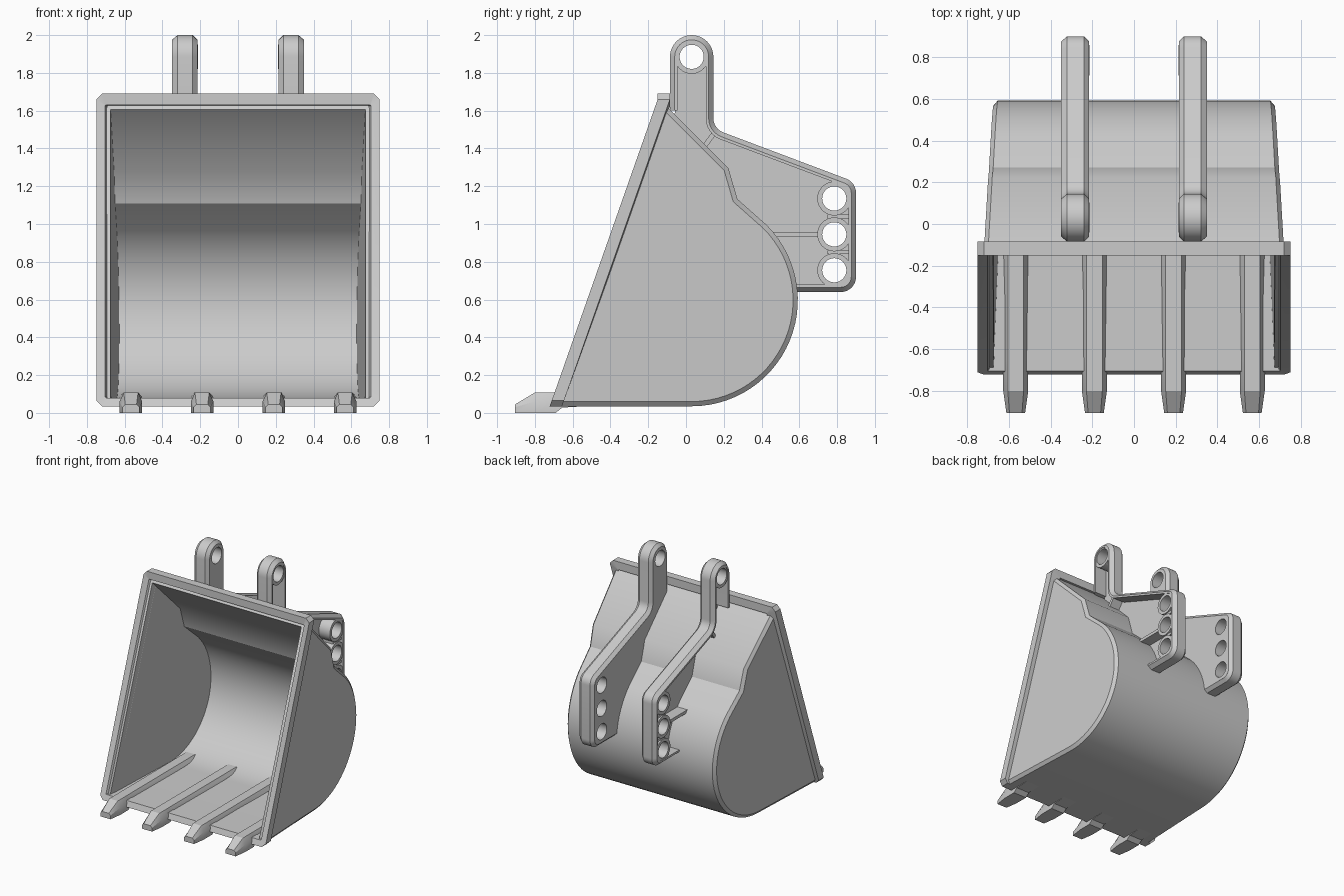
import bpy, bmesh, math
from mathutils import Matrix, Vector

if "Cube" in bpy.data.objects:
    bpy.data.objects.remove(bpy.data.objects["Cube"])

steel = bpy.data.materials.new("grey steel")
steel.diffuse_color = (0.6, 0.6, 0.6, 1)
steel.use_nodes = True
steel.node_tree.nodes["Principled BSDF"].inputs["Base Color"].default_value = steel.diffuse_color


def finish(ob, mirror=False):
    ob.data.materials.clear()
    ob.data.materials.append(steel)
    bpy.ops.object.select_all(action='DESELECT')
    ob.select_set(True)
    bpy.context.view_layer.objects.active = ob
    bpy.ops.object.shade_smooth_by_angle(angle=math.radians(30))
    if mirror:
        ob.modifiers.new("mirror", 'MIRROR').use_mirror_merge = False
    return ob


def from_bmesh(name, bm, mirror=False):
    bmesh.ops.recalc_face_normals(bm, faces=bm.faces)
    me = bpy.data.meshes.new(name)
    bm.to_mesh(me)
    bm.free()
    ob = bpy.data.objects.new(name, me)
    bpy.context.collection.objects.link(ob)
    return finish(ob, mirror)


def loft(name, loops, ring=False, mirror=False):
    """Skin closed loops of points; ring joins last to first, else ends are capped."""
    bm = bmesh.new()
    rows = [[bm.verts.new(p) for p in lp] for lp in loops]
    pairs = list(zip(rows, rows[1:])) + ([(rows[-1], rows[0])] if ring else [])
    for a, b in pairs:
        for i in range(len(a)):
            j = (i + 1) % len(a)
            bm.faces.new((a[i], a[j], b[j], b[i]))
    if not ring:
        bm.faces.new(rows[0])
        bm.faces.new(rows[-1])
    return from_bmesh(name, bm, mirror)


def slab(name, pts, x0, x1, mirror=True):
    return loft(name, [[(x, y, z) for y, z in pts] for x in (x0, x1)], mirror=mirror)


def arc(cy, cz, r, a0, a1, n):
    return [(cy + r * math.cos(math.radians(a0 + (a1 - a0) * i / n)),
             cz + r * math.sin(math.radians(a0 + (a1 - a0) * i / n))) for i in range(n + 1)]


def offset(pts, d):
    """Offset an open polyline to its left by d, with mitred corners."""
    p = [Vector(q) for q in pts]
    nrm = [Vector((a.y - b.y, b.x - a.x)).normalized() for a, b in zip(p, p[1:])]
    out = []
    for i, q in enumerate(p):
        n0, n1 = nrm[max(i - 1, 0)], nrm[min(i, len(nrm) - 1)]
        m = (n0 + n1).normalized()
        out.append(tuple(q + m * d / m.dot(n0)))
    return out


# bucket shell: tapered skin with chamfered side edges and a hollow inside
outer = ([(-0.69, 0.035)] + arc(0.03, 0.597, 0.562, -90, 45, 28)
         + [(0.272, 1.152 - 0.02), (0.225, 1.295), (-0.115, 1.635)])
chamfer, inner = offset(outer, 0.025), offset(outer, 0.042)


def half_width(y, z):
    return 0.72 - 0.045 * ((y + 0.72) * 0.939 - (z - 0.04) * 0.344)


bm = bmesh.new()


def row(pts, side, inset):
    return [bm.verts.new((side * (half_width(y, z) - inset), y, z)) for y, z in pts]


rows = [row(inner, -1, 0.045), row(chamfer, -1, 0), row(outer, -1, 0.02),
        row(outer, 1, 0.02), row(chamfer, 1, 0), row(inner, 1, 0.045)]
for k in (1, 2, 3, 5):
    a, b = rows[k], rows[(k + 1) % 6]
    for i in range(len(a) - 1):
        bm.faces.new((a[i], a[i + 1], b[i + 1], b[i]))
for k in (0, 1, 4, 5):
    bm.faces.new(rows[k])
for e in (0, -1):
    bm.faces.new([r[e] for r in rows])
for a, b in ((rows[0], rows[1]), (rows[4], rows[5])):
    bm.faces.new((a[0], a[-1], b[-1], b[0]))
from_bmesh("bucket_shell", bm)


# leaning frame round the mouth
def frame_loop(hw, z0, z1, c, back):
    xz = [(-hw + c, z0), (hw - c, z0), (hw, z0 + c), (hw, z1 - c),
          (hw - c, z1), (-hw + c, z1), (-hw, z1 - c), (-hw, z0 + c)]
    return [(x, min(-0.15, -0.72 + (z - 0.04) * 0.366) + back, z) for x, z in xz]


loft("mouth_frame", [frame_loop(0.75, 0.035, 1.69, 0.03, 0),
                     frame_loop(0.75, 0.035, 1.69, 0.03, 0.065),
                     frame_loop(0.672, 0.08, 1.625, 0.004, 0.065),
                     frame_loop(0.703, 0.08, 1.63, 0.004, 0)], ring=True)

# teeth: wedge tips that run back along the floor as ribs
stations = [(-0.905, 0.045, 0, 0.03, 0.03, 0.045), (-0.80, 0.06, 0, 0.06, 0.038, 0.108),
            (-0.69, 0.06, 0, 0.06, 0.038, 0.108), (-0.655, 0.06, 0.028, 0.06, 0.038, 0.108),
            (0.20, 0.06, 0.08, 0.085, 0.038, 0.108)]
for name, cx in (("inner_tooth", 0.19), ("outer_tooth", 0.567)):
    loft(name, [[(cx - w, y, zb), (cx + w, y, zb), (cx + w, y, zm),
                 (cx + t, y, zt), (cx - t, y, zt), (cx - w, y, zm)]
                for y, w, zb, zm, t, zt in stations], mirror=True)

# hanger ear outline: lug, concave fillet, long slope, rounded rear corners
path = ([(-0.085, 1.60)] + arc(0.03, 1.885, 0.115, 180, 0, 20)
        + arc(0.225, 1.56, 0.08, 180, 249.5, 6) + arc(0.82, 1.165, 0.08, 69.5, 0, 7)
        + arc(0.82, 0.72, 0.08, 0, -90, 8) + [(0.575, 0.64)])
rim = [(0, 0.24), (0, 0.32), (0.025, 0.35), (0.04, 0.35), (0.04, 0.222), (0.025, 0.215)]
lines = [(offset(path, -o), x) for o, x in rim]
loft("ear_rim", [[(x, *ln[i]) for ln, x in lines] for i in range(len(path))], mirror=True)

# ear web: flat plate on the inner side with pin holes, following the shell
holes = [(0.03, 1.885), (0.785, 1.135), (0.785, 0.945), (0.785, 0.755)]
skin = [p for p in offset(outer, 0.02) if p[1] > 0.66 and p[0] > -0.08]
web = offset(path, -0.026) + skin + [(-0.06, 1.58)]
cu = bpy.data.curves.new("ear_web", 'CURVE')
cu.dimensions, cu.fill_mode, cu.extrude = '2D', 'BOTH', 0.015
for pts in [web] + [arc(y, z, 0.07, 0, 348.75, 31) for y, z in holes]:
    sp = cu.splines.new('POLY')
    sp.points.add(len(pts) - 1)
    for v, (y, z) in zip(sp.points, pts):
        v.co = (y, z, 0, 1)
    sp.use_cyclic_u = True
ob = bpy.data.objects.new("ear_web", cu)
bpy.context.collection.objects.link(ob)
bpy.ops.object.select_all(action='DESELECT')
ob.select_set(True)
bpy.context.view_layer.objects.active = ob
bpy.ops.object.convert(target='MESH')
ob = bpy.context.view_layer.objects.active
ob.data.transform(Matrix(((0, 0, 1, 0.23), (1, 0, 0, 0), (0, 1, 0, 0), (0, 0, 0, 1))))
finish(ob, mirror=True)

# pin bosses
for i, (y, z) in enumerate(holes):
    loft(f"pin_boss_{i + 1}", [[(x, *p) for p in arc(y, z, r, 0, 348.75, 31)]
         for r, x in ((0.064, 0.213), (0.064, 0.345), (0.09, 0.345), (0.09, 0.218))],
         ring=True, mirror=True)


# stiffening ribs on the outer side of the ear
def bar(y0, y1, z0, z1):
    return [(y0, z0), (y1, z0), (y1, z1), (y0, z1)]


slab("ear_rib", bar(0.455, 0.71, 0.932, 0.957), 0.22, 0.335)
slab("upper_boss_link", bar(0.75, 0.87, 1.03, 1.05), 0.22, 0.335)
slab("lower_boss_link", bar(0.75, 0.87, 0.84, 0.86), 0.22, 0.335)
slab("corner_rib", [(0.085, 1.415), (0.105, 1.4), (0.16, 1.475), (0.14, 1.49)], 0.22, 0.335)
